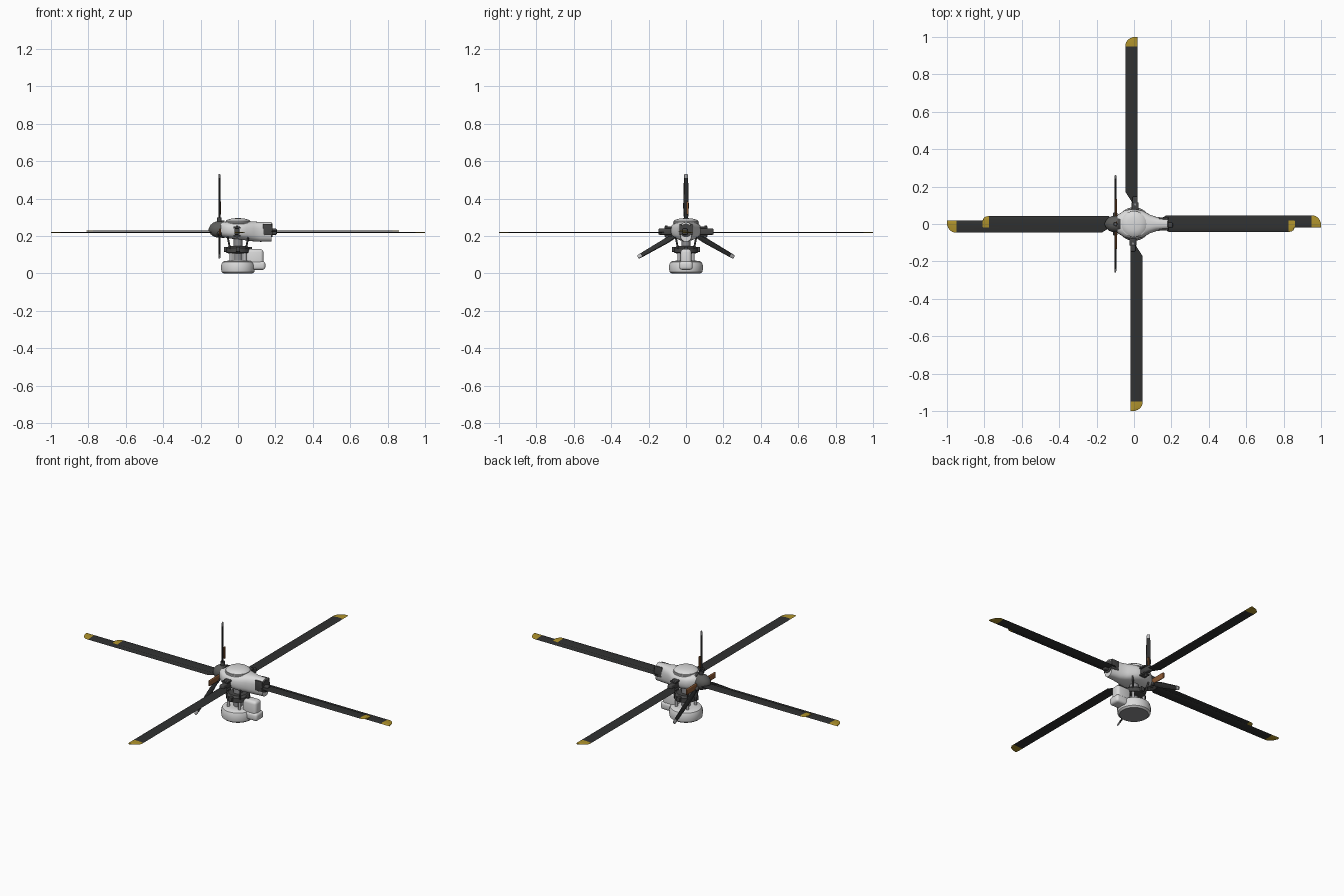
import bpy, bmesh, math
from mathutils import Matrix, Vector

cube = bpy.data.objects.get("Cube")
if cube:
    bpy.data.objects.remove(cube)


def material(name, rgb, rough=0.6):
    m = bpy.data.materials.new(name)
    m.use_nodes = True
    m.diffuse_color = (*rgb, 1)
    bsdf = m.node_tree.nodes["Principled BSDF"]
    bsdf.inputs["Base Color"].default_value = (*rgb, 1)
    bsdf.inputs["Roughness"].default_value = rough
    return m


white = material("white paint", (0.7, 0.7, 0.7))
black = material("blade black", (0.03, 0.031, 0.031))
dark = material("dark metal", (0.06, 0.06, 0.06))
spinner_grey = material("spinner grey", (0.11, 0.11, 0.105))
grey = material("steel grey", (0.27, 0.27, 0.28))
pale = material("pale grey", (0.48, 0.48, 0.49))
yellow = material("tip yellow", (0.43, 0.29, 0.025))
brown = material("copper brown", (0.27, 0.105, 0.035))


def finish(bm, name, mats, matrix=Matrix(), smooth=35):
    bmesh.ops.transform(bm, matrix=matrix, verts=bm.verts)
    bmesh.ops.recalc_face_normals(bm, faces=bm.faces)
    mesh = bpy.data.meshes.new(name)
    bm.to_mesh(mesh)
    bm.free()
    for m in mats:
        mesh.materials.append(m)
    ob = bpy.data.objects.new(name, mesh)
    bpy.context.collection.objects.link(ob)
    bpy.ops.object.select_all(action="DESELECT")
    ob.select_set(True)
    bpy.context.view_layer.objects.active = ob
    bpy.ops.object.shade_smooth_by_angle(angle=math.radians(smooth))


def loft(rings):
    """Skin a list of equal-length point rings and cap both ends."""
    bm = bmesh.new()
    loops = [[bm.verts.new(p) for p in ring] for ring in rings]
    n = len(loops[0])
    for a, b in zip(loops, loops[1:]):
        for i in range(n):
            bm.faces.new((a[i], a[(i + 1) % n], b[(i + 1) % n], b[i]))
    bm.faces.new(loops[0][::-1])
    bm.faces.new(loops[-1])
    return bm


def lathe(profile, n=32):
    return loft([[(r * math.cos(2 * math.pi * i / n), r * math.sin(2 * math.pi * i / n), z)
                  for i in range(n)] for r, z in profile])


def rod(name, a, b, r, mat, n=12):
    a, b = Vector(a), Vector(b)
    turn = (b - a).to_track_quat("Z", "Y").to_matrix().to_4x4()
    finish(lathe([(r, 0), (r, (b - a).length)], n), name, [mat], Matrix.Translation(a) @ turn)


def box(name, center, size, mat, bevel, matrix=Matrix()):
    bm = bmesh.new()
    bmesh.ops.create_cube(bm, size=1, matrix=Matrix.Translation(center) @ Matrix.Diagonal((*size, 1)))
    bmesh.ops.bevel(bm, geom=bm.edges[:], offset=bevel, segments=3, affect="EDGES", profile=0.5)
    finish(bm, name, [mat], matrix)


def blade(name, stations, thick, mats, matrix, tip_start):
    """Wing section skinned along +y; stations are (y, left x, right x)."""
    section = [(0, 0), (0.12, 0.38), (0.35, 0.5), (0.7, 0.3), (1, 0),
               (0.7, -0.3), (0.35, -0.5), (0.12, -0.38)]
    bm = loft([[(l + (r - l) * (1 - u), y, v * thick) for u, v in section] for y, l, r in stations])
    for f in bm.faces:
        if f.calc_center_median().y > tip_start:
            f.material_index = 1
    finish(bm, name, mats, matrix, 25)


def spin(axis, deg, at):
    return Matrix.Translation(at) @ Matrix.Rotation(math.radians(deg), 4, axis)


# Base drum with a grey underside
bm = lathe([(0.078, 0), (0.088, 0.008), (0.09, 0.02), (0.09, 0.045), (0.084, 0.06),
            (0.07, 0.067), (0.045, 0.068)], 40)
for f in bm.faces:
    if f.calc_center_median().z < 0.001:
        f.material_index = 1
finish(bm, "base_drum", [white, grey])

# Outlet housing on the side of the drum
box("outlet_housing", (0.09, 0, 0.08), (0.092, 0.058, 0.1), white, 0.016)
box("outlet_duct", (0.09, 0, 0.042), (0.112, 0.07, 0.046), white, 0.014)

# Shaft, swashplate, posts and links
rod("main_shaft", (0, 0, 0.06), (0, 0, 0.2), 0.024, grey, 24)
finish(lathe([(0.05, 0.106), (0.063, 0.111), (0.063, 0.136), (0.05, 0.146)]), "swashplate", [dark])
for i in range(4):
    a = math.radians(45 + 90 * i)
    c, s = math.cos(a), math.sin(a)
    rod("support_post", (0.052 * c, 0.052 * s, 0.06), (0.052 * c, 0.052 * s, 0.115), 0.008, pale)
    rod("pitch_link", (0.058 * c, 0.058 * s, 0.125), (0.078 * c, 0.078 * s, 0.195), 0.005, dark)
    a = math.radians(90 * i)
    c, s = math.cos(a), math.sin(a)
    box("swashplate_lug", (0.064 * c, 0.064 * s, 0.128), (0.022, 0.022, 0.026), dark, 0.003)

# Nacelle, tapering toward the back
nacelle = [(-0.1, 0.235, 0.032, 0.03), (-0.085, 0.235, 0.05, 0.04), (-0.05, 0.232, 0.073, 0.045),
           (0, 0.23, 0.082, 0.048), (0.045, 0.227, 0.072, 0.051), (0.085, 0.224, 0.05, 0.053),
           (0.12, 0.222, 0.038, 0.053), (0.18, 0.222, 0.031, 0.052)]
rings = []
for x, zc, hw, hh in nacelle:
    ring = []
    for i in range(28):
        a = 2 * math.pi * i / 28
        c, s = math.cos(a), math.sin(a)
        ring.append((x, hw * math.copysign(abs(c) ** 0.75, c), zc + hh * math.copysign(abs(s) ** 0.75, s)))
    rings.append(ring)
finish(loft(rings), "nacelle", [white])

# Dark opening and side cheeks at the nacelle end
rod("nacelle_opening", (0.17, 0, 0.23), (0.184, 0, 0.23), 0.036, dark, 24)
for side in (-1, 1):
    box("side_cheek", (0.158, 0.03 * side, 0.235), (0.05, 0.012, 0.06), dark, 0.004)

# Top cap
finish(lathe([(0.055, 0.268), (0.066, 0.274), (0.066, 0.28), (0.055, 0.288), (0.035, 0.293),
              (0.012, 0.295)], 40), "top_cap", [white])
finish(lathe([(0.06, 0.262), (0.069, 0.266), (0.069, 0.273), (0.06, 0.275)], 40), "cap_ring", [white])

# Four main blades with their grips
main = [(0.1, 0.0, 0.02), (0.17, -0.045, 0.02), (0.949, -0.045, 0.02), (0.95, -0.045, 0.02),
        (0.967, -0.044, 0.02), (0.982, -0.036, 0.02), (0.993, -0.021, 0.02), (1, -0.004, 0.018)]
for i in range(4):
    turn = spin("Z", 90 * i, (0, 0, 0.219))
    blade("main_blade", main, 0.007, [black, yellow], turn, 0.9495)
    out = 0.06 if i == 3 else 0.0
    box("blade_grip", (0.006, 0.105 + out, 0.004), (0.028, 0.085, 0.034), dark, 0.007, turn)
    for z in (-0.018, 0.026):
        box("grip_fork", (0.006, 0.095 + out, z), (0.038, 0.04, 0.01), dark, 0.003, turn)
    finish(lathe([(0.006, -0.028), (0.006, 0.036)], 12), "grip_bolt", [grey],
           turn @ Matrix.Translation((0.006, 0.105 + out, 0)))

# Upper pair of shorter blades, handed the other way
short = [(0.1, -0.02, 0.0), (0.16, -0.02, 0.042), (0.799, -0.02, 0.042), (0.8, -0.02, 0.042),
         (0.816, -0.02, 0.041), (0.828, -0.02, 0.033), (0.835, -0.016, 0.018)]
for deg in (90, -90):
    blade("upper_blade", short, 0.006, [black, yellow], spin("Z", deg, (0.025, 0, 0.226)), 0.7995)

# Side propeller: spinner, collar and three blades
to_side = spin("Y", -90, (-0.085, 0, 0.235))
finish(lathe([(0.044, 0), (0.043, 0.03), (0.036, 0.048), (0.023, 0.063), (0.005, 0.072)], 28),
       "spinner", [spinner_grey], to_side)
finish(lathe([(0.047, -0.012), (0.047, 0.002)], 28), "spinner_collar", [dark], to_side)
prop = [(0.03, -0.008, 0.008), (0.06, -0.012, 0.012), (0.12, -0.016, 0.016), (0.274, -0.012, 0.012),
        (0.275, -0.012, 0.012), (0.292, -0.011, 0.011), (0.297, -0.008, 0.008)]
for deg in (90, 210, 330):
    turn = spin("X", deg, (-0.1, 0, 0.235))
    twist = turn @ Matrix.Rotation(math.radians(-72), 4, "Y")
    blade("propeller_blade", prop, 0.008, [black, pale], twist, 0.2745)
    rod("blade_cuff", turn @ Vector((0, 0.03, 0)), turn @ Vector((0, 0.065, 0)), 0.012, dark)

# Brown paddles behind the propeller, and a strip on the upright blade
for side in (-1, 1):
    box("brown_paddle", (-0.096, 0.085 * side, 0.222), (0.01, 0.1, 0.034), brown, 0.004)
box("upright_strip", (-0.094, 0.008, 0.35), (0.007, 0.01, 0.07), brown, 0.002)
